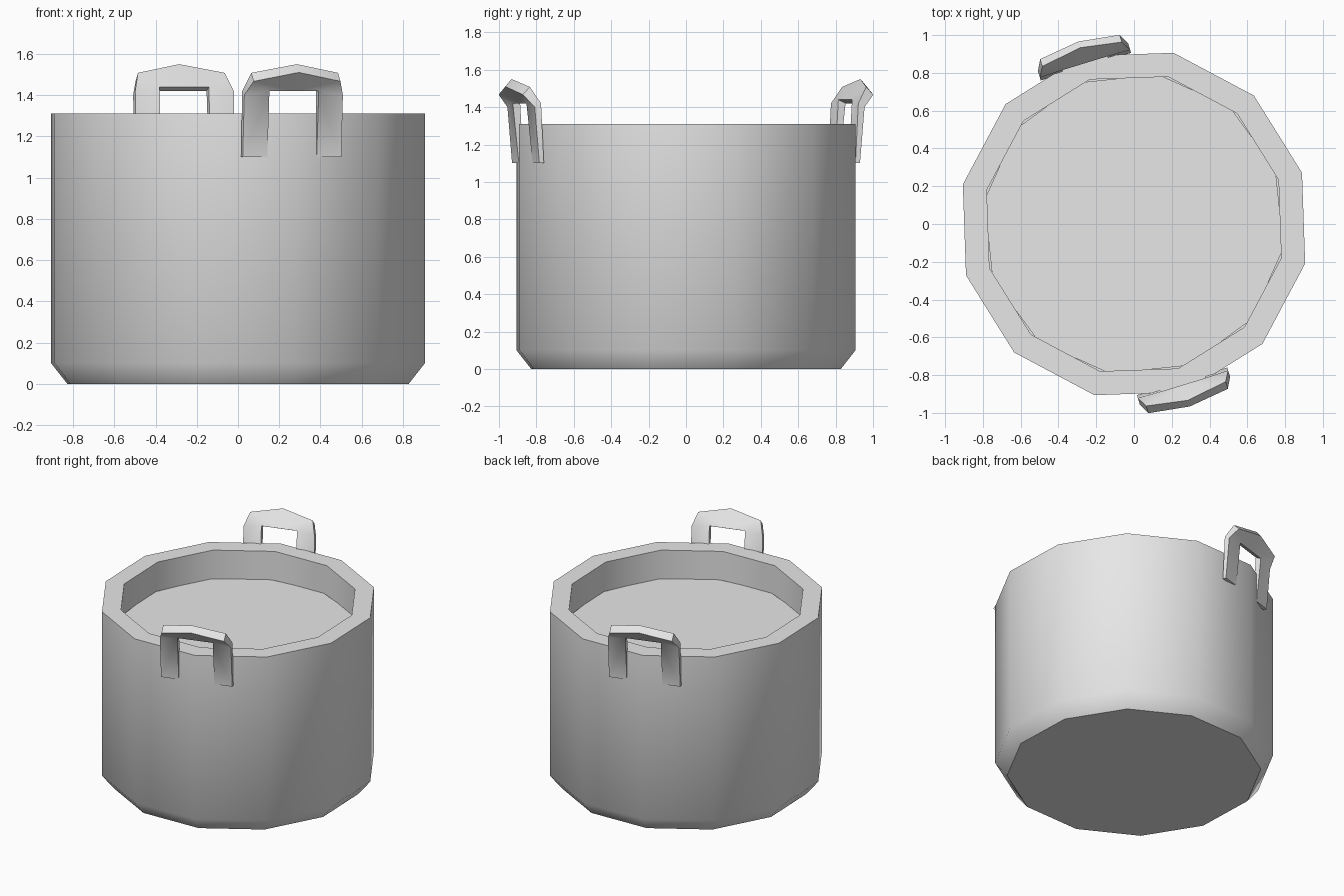
import bpy
import bmesh
from math import cos, sin, radians

cube = bpy.data.objects.get("Cube")
if cube:
    bpy.data.objects.remove(cube, do_unlink=True)

SIDES = 12
TURN = radians(17)

grey = bpy.data.materials.new("plain_grey")
grey.use_nodes = True
grey.diffuse_color = (0.8, 0.8, 0.8, 1)
grey.node_tree.nodes["Principled BSDF"].inputs["Base Color"].default_value = grey.diffuse_color


def finish(bm, name):
    """Turn a bmesh into a smooth object with sharp edges kept."""
    bmesh.ops.recalc_face_normals(bm, faces=bm.faces)
    mesh = bpy.data.meshes.new(name)
    bm.to_mesh(mesh)
    bm.free()
    mesh.materials.append(grey)
    obj = bpy.data.objects.new(name, mesh)
    bpy.context.collection.objects.link(obj)
    bpy.ops.object.select_all(action='DESELECT')
    obj.select_set(True)
    bpy.context.view_layer.objects.active = obj
    bpy.ops.object.shade_smooth_by_angle(angle=radians(45))
    return obj


def ring(bm, radius, z, turn=TURN):
    angles = [turn + radians(360 / SIDES) * i for i in range(SIDES)]
    return [bm.verts.new((radius * cos(a), radius * sin(a), z)) for a in angles]


# Pot body: chamfered foot, straight wall, thick rim and hollow inside
bm = bmesh.new()
profile = [(0.85, 0), (0.93, 0.1), (0.93, 1.31), (0.80, 1.31), (0.80, 0.13)]
rings = [ring(bm, r, z) for r, z in profile]
for low, high in zip(rings, rings[1:]):
    for i in range(SIDES):
        j = (i + 1) % SIDES
        bm.faces.new((low[i], low[j], high[j], high[i]))
bm.faces.new(rings[0])
bm.faces.new(rings[-1])
finish(bm, "pot_body")

# Flat surface of the contents, turned slightly against the wall
bm = bmesh.new()
bm.faces.new(ring(bm, 0.802, 1.10, TURN + radians(4)))
surface = finish(bm, "contents_surface")

# Handle points: sideways offset, then (distance out, height) for back and front skins
POINTS = {
    "foot_out": (0.25, (0.871, 1.10), (0.896, 1.10)),
    "foot_in": (0.125, (0.871, 1.10), (0.896, 1.10)),
    "bend_out": (0.25, (0.887, 1.42), (0.922, 1.40)),
    "bend_in": (0.125, (0.890, 1.44), (0.930, 1.42)),
    "corner": (0.22, (0.940, 1.508), (0.980, 1.467)),
    "top": (0, (0.976, 1.55), (1.010, 1.51)),
    "arch": (0, (0.890, 1.44), (0.930, 1.42)),
}
PANELS = [
    ("foot_out", "foot_in", "bend_in", "bend_out"),
    ("bend_out", "bend_in", "corner"),
    ("corner", "bend_in", "arch", "top"),
]
BORDER = ["arch", "bend_in", "foot_in", "foot_out", "bend_out", "corner", "top"]


def handle(name, direction):
    bm = bmesh.new()
    c, s = cos(direction), sin(direction)
    for side in (-1, 1):
        skins = []
        for skin in (1, 2):
            skins.append({})
            for key, data in POINTS.items():
                t = data[0] * side
                r, z = data[skin]
                skins[-1][key] = bm.verts.new((r * c - t * s, r * s + t * c, z))
        for verts in skins:
            for panel in PANELS:
                bm.faces.new([verts[k] for k in panel])
        # Edge faces joining the two skins
        back, front = skins
        for a, b in zip(BORDER, BORDER[1:]):
            bm.faces.new((back[a], back[b], front[b], front[a]))
    bmesh.ops.remove_doubles(bm, verts=bm.verts, dist=0.0005)
    finish(bm, name)


handle("front_handle", radians(-73))
handle("back_handle", radians(107))

# Keep the contents facing upward
if surface.data.polygons[0].normal.z < 0:
    surface.data.flip_normals()
